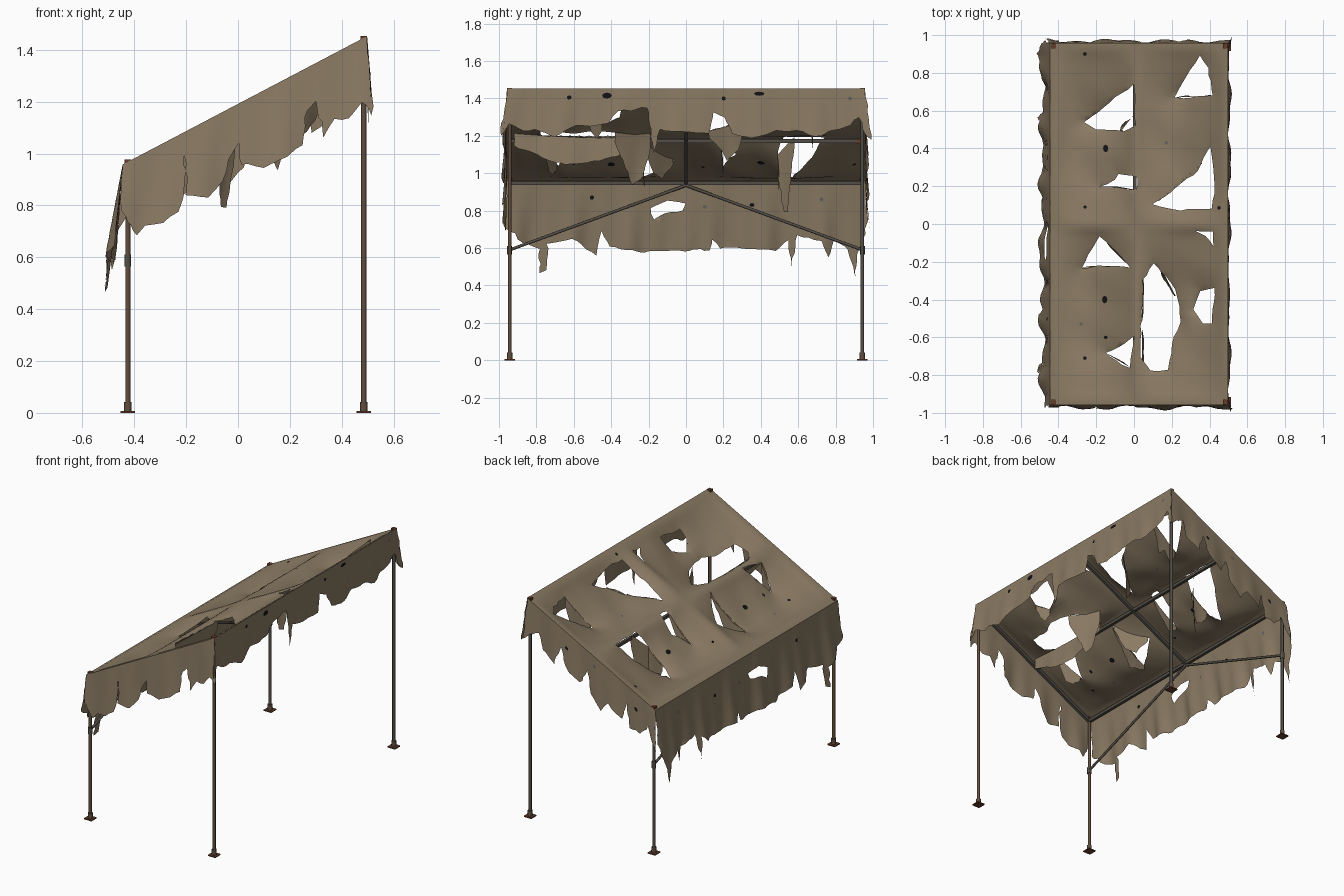
import bpy, bmesh, math, random
from mathutils import Vector, Matrix, geometry

if "Cube" in bpy.data.objects:
    bpy.data.objects.remove(bpy.data.objects["Cube"])
random.seed(4)

def mat(name, rgb):
    m = bpy.data.materials.new(name)
    m.diffuse_color = (*rgb, 1)
    m.use_nodes = True
    m.node_tree.nodes["Principled BSDF"].inputs["Base Color"].default_value = m.diffuse_color
    return m

CLOTH = mat("faded_canvas", (0.255, 0.195, 0.125))
STEEL = mat("dark_steel", (0.085, 0.075, 0.062))
BROWN = mat("weathered_brown", (0.12, 0.075, 0.048))
RUST = mat("rust", (0.13, 0.045, 0.022))
BLACK = mat("black_stain", (0.006, 0.006, 0.008))
GREY = mat("grey_stain", (0.12, 0.12, 0.12))

X0, X1, YE = -0.445, 0.498, 0.957
PX0, PX1, PY = -0.425, 0.485, 0.943

# ---------- frame ----------
def finish(bm, name, mats):
    me = bpy.data.meshes.new(name)
    bm.to_mesh(me)
    bm.free()
    ob = bpy.data.objects.new(name, me)
    bpy.context.collection.objects.link(ob)
    for m in mats:
        me.materials.append(m)
    return ob

def bar(name, a, b, m, w=0.02, h=None, round_=False):
    a, b = Vector(a), Vector(b)
    d = b - a
    bm = bmesh.new()
    if round_:
        bmesh.ops.create_cone(bm, cap_ends=True, segments=14, radius1=w / 2, radius2=w / 2, depth=d.length)
    else:
        bmesh.ops.create_cube(bm, size=1, matrix=Matrix.Diagonal((w, h or w, d.length, 1)))
    if abs(d.x) + abs(d.y) > 1e-5:
        z = d.normalized()
        x = z.cross(Vector((0, 0, 1))).normalized()
        rot = Matrix((x, z.cross(x), z)).transposed().to_4x4()
    else:
        rot = Matrix.Identity(4)
    bm.transform(Matrix.Translation((a + b) / 2) @ rot)
    if round_:
        for f in bm.faces:
            f.smooth = len(f.verts) == 4
    return finish(bm, name, [m])

def plane_z(x):
    return 0.966 + (x + 0.43) * 0.525

for px, tag in ((PX0, "low"), (PX1, "high")):
    for py in (-PY, PY):
        n = f"{tag}_{'front' if py < 0 else 'back'}"
        top = plane_z(px)
        bar(n + "_post", (px, py, 0), (px, py, top - 0.01), BROWN if py < 0 else STEEL, 0.02, round_=True)
        bar(n + "_sleeve", (px, py, 0), (px, py, 0.042), BROWN, 0.03, round_=True)
        bar(n + "_foot_plate", (px, py, 0), (px, py, 0.007), RUST, 0.055)
        bar(n + "_cap", (px, py, top - 0.01), (px, py, top + 0.008), RUST, 0.026)
        if tag == "low":
            bar(n + "_collar", (px, py, 0.565), (px, py, 0.61), STEEL, 0.027, round_=True)
            bar(n + "_brace", (px, py, 0.59), (px, 0, 0.935), STEEL, 0.016, round_=True)
for px, n in ((PX0, "low_eave_beam"), (0.005, "middle_purlin"), (PX1, "high_eave_beam")):
    z = plane_z(px) - 0.022
    bar(n, (px, -PY, z), (px, PY, z), STEEL, 0.018, 0.02)
for py, n in ((-PY, "front_rafter"), (0, "middle_rafter"), (PY, "back_rafter")):
    bar(n, (PX0, py, plane_z(PX0) - 0.022), (PX1, py, plane_z(PX1) - 0.022), STEEL, 0.018, 0.02)
bar("purlin_bracket", (0.005, PY - 0.03, 1.17), (0.005, PY, 1.17), RUST, 0.026)

# ---------- torn cloth ----------
def inside(p, poly):
    r = False
    for i, (x1, y1) in enumerate(poly):
        x0, y0 = poly[i - 1]
        if (y0 > p[1]) != (y1 > p[1]) and p[0] < (x1 - x0) * (p[1] - y0) / (y1 - y0) + x0:
            r = not r
    return r

def fray(poly, amp, seg=0.03, fixed=lambda p: False):
    """Split an outline into short pieces and roughen it."""
    out = []
    for i, b in enumerate(poly):
        a = poly[i - 1]
        n = max(1, round(math.dist(a, b) / seg))
        for k in range(n):
            p = [a[0] + (b[0] - a[0]) * k / n, a[1] + (b[1] - a[1]) * k / n]
            if not fixed(p):
                p = [c + random.uniform(-amp, amp) for c in p]
            out.append(tuple(p))
    return out

def stain(c, w, h):
    return [(c[0] + w * math.cos(t * math.tau / 8), c[1] + h * math.sin(t * math.tau / 8)) for t in range(8)]

def sheet(name, outer, holes, stains, place, step=0.04):
    """Triangulate a flat outline with holes and stains, then drape it by place()."""
    loops = [outer] + holes + [s for s, _ in stains]
    pts, edges = [], []
    for lp in loops:
        n = len(pts)
        pts += lp
        edges += [(n + i, n + (i + 1) % len(lp)) for i in range(len(lp))]
    rim = list(pts)
    us, vs = [p[0] for p in outer], [p[1] for p in outer]
    for i in range(int((max(us) - min(us)) / step) + 1):
        for j in range(int((max(vs) - min(vs)) / step) + 1):
            p = (min(us) + (i + 0.5 * (j % 2)) * step, min(vs) + (j + 0.5) * step)
            if inside(p, outer) and all(math.dist(p, q) > step * 0.4 for q in rim):
                pts.append(p)
    v, _, faces, *_ = geometry.delaunay_2d_cdt([Vector(p) for p in pts], edges, [], 0, 1e-5)
    bm = bmesh.new()
    bv = [bm.verts.new(place(p[0], p[1])) for p in v]
    for f in faces:
        c = (v[f[0]] + v[f[1]] + v[f[2]]) / 3
        if inside(c, outer) and not any(inside(c, h) for h in holes):
            face = bm.faces.new([bv[i] for i in f])
            face.smooth = True
            for s, k in stains:
                if inside(c, s):
                    face.material_index = k
    bmesh.ops.delete(bm, geom=[q for q in bm.verts if not q.link_faces], context='VERTS')
    return finish(bm, name, [CLOTH, BLACK, GREY])

# roof, sagging between the rafters and drooping round the tears
TEARS = [
    [(-.26, .54), (-.16, .62), (0, .74), (.005, .52), (-.06, .49), (-.2, .505)],
    [(.22, .67), (.27, .78), (.35, .89), (.39, .83), (.42, .68), (.3, .67)],
    [(-.18, .2), (-.1, .23), (-.08, .27), (.02, .25), (.01, .18)],
    [(.1, .1), (.22, .19), (.34, .28), (.4, .41), (.43, .2), (.41, .08), (.25, .075)],
    [(-.28, -.23), (-.18, -.06), (-.02, -.23), (-.15, -.22)],
    [(.1, -.21), (.05, -.3), (.04, -.5), (.03, -.7), (.09, -.78), (.18, -.77), (.21, -.6),
     (.25, -.52), (.22, -.35), (.15, -.25)],
    [(-.15, -.68), (-.08, -.65), (0, -.59), (-.02, -.76), (-.1, -.72)],
    [(.31, -.45), (.35, -.36), (.43, -.34), (.41, -.53), (.36, -.53)],
    [(.32, -.04), (.42, -.035), (.42, -.12), (.38, -.06)]]
TEARS = [fray(t, 0.005, 0.04) for t in TEARS]
TEAR_PTS = [p for t in TEARS for p in t]

def roof_z(x, y):
    a, b = (-0.405, -0.012) if x < 0.005 else (0.022, 0.465)
    t = min(max((x - a) / (b - a), 0), 1)
    w = min(max((abs(y) - 0.02) / 0.9, 0), 1)
    s = max(math.sin(math.pi * t) * math.sin(math.pi * w), 0) ** 0.75
    near = min(math.dist((x, y), q) for q in TEAR_PTS)
    rip = 0.008 * math.sin(17 * x + 11 * y) * math.sin(9 * y - 6 * x)
    return plane_z(x) - s * (0.065 + 0.035 * math.exp(-near / 0.06) + rip)

spots = [(-.15, .4, .014, .02, 1), (-.26, .9, .01, .01, 1), (-.26, .09, .009, .009, 1), (-.155, -.4, .014, .02, 1),
         (-.15, -.6, .01, .009, 1), (-.26, -.71, .01, .01, 1), (.45, .085, .009, .01, 1), (.17, .43, .008, .01, 2),
         (-.28, -.53, .008, .008, 2)]
roof_out = fray([(X0, -YE), (X1, -YE), (X1, YE), (X0, YE)], 0, 0.04)
sheet("canvas_roof", roof_out, TEARS, [(stain(s[:2], s[2], s[3]), s[4]) for s in spots],
      lambda x, y: (x, y, roof_z(x, y)), 0.025)

# skirts: outlines are (distance along edge, height of torn hem)
def skirt(name, hem, top, place, holes=(), stains=()):
    lo, hi = hem[0][0], hem[-1][0]
    out = [(u, max(0.02, top(u) - z)) for u, z in hem]
    out = fray([(lo, 0)] + out + [(hi, 0)], 0.006, 0.03, lambda p: p[1] < 0.001)
    holes = [[(u, top(u) - z) for u, z in h] for h in holes]
    marks = [(stain((u, top(u) - z), w, h), k) for u, z, w, h, k in stains]
    sheet(name, out, [fray(h, 0.004) for h in holes], marks, place, 0.03)

def wave(u, d, ph):
    return min(d / 0.25, 1.3) * (0.01 * math.sin(19 * u + ph) + 0.006 * math.sin(43 * u + 2 * ph))

ZL, ZH = plane_z(X0), plane_z(X1)
low_hem = [(-YE, .7), (-.9, .68), (-.88, .64), (-.77, .6), (-.755, .465), (-.73, .48), (-.725, .62), (-.6, .65),
           (-.465, .56), (-.445, .69), (-.4, .605), (-.25, .58), (.13, .59), (.14, .65), (.18, .6), (.47, .59),
           (.54, .64), (.547, .49), (.58, .67), (.71, .64), (.745, .55), (.78, .64), (.85, .59), (.875, .445),
           (.89, .56), (.93, .64), (YE, .74)]
skirt("low_side_skirt", low_hem, lambda u: ZL,
      lambda u, d: (X0 - 0.13 * d + wave(u, d, 1), u * (1 + 0.06 * d), ZL - d),
      [[(-.19, .81), (-.1, .855), (0, .835), (-.02, .8), (-.11, .785), (-.17, .75)]],
      [(-.5, .87, .012, .012, 1), (.35, .83, .014, .01, 1), (.72, .86, .01, .012, 2), (.1, .82, .01, .01, 2)])

high_hem = [(-YE, 1.2), (-.92, 1.26), (-.84, 1.23), (-.76, 1.23), (-.68, 1.195), (-.57, 1.25), (-.41, 1.26),
            (-.36, 1.33), (-.2, 1.35), (-.18, 1.2), (-.166, 1.1), (-.14, 1.23), (.12, 1.21), (.14, 1.32), (.2, 1.3),
            (.24, 1.21), (.31, 1.19), (.39, 1.2), (.47, 1.23), (.6, 1.22), (.67, 1.195), (.85, 1.26), (.9, 1.3),
            (.93, 1.2), (YE, 1.18)]
skirt("high_side_skirt", high_hem, lambda u: ZH,
      lambda u, d: (X1 + 0.04 * d + wave(u, d, 2) * 0.7, u * (1 + 0.15 * d), ZH - d), (),
      [(-.62, 1.405, .013, .011, 1), (-.42, 1.415, .026, .016, 1), (.2, 1.4, .011, .011, 1),
       (.39, 1.425, .028, .011, 1), (.87, 1.4, .01, .01, 2)])

front_hem = [(X0, .8), (-.42, .76), (-.4, .72), (-.37, .69), (-.34, .72), (-.28, .735), (-.22, .775), (-.205, .82),
             (-.2, .99), (-.19, .84), (-.108, .83), (-.05, .9), (-.03, .98), (0, 1.04), (.015, .96), (.1, .95),
             (.18, .99), (.24, 1.03), (.26, 1.17), (.3, 1.2), (.315, 1.06), (.36, 1.14), (.41, 1.13), (.46, 1.2),
             (X1, 1.15)]
back_hem = [(X0, .7), (-.41, .76), (-.39, .84), (-.33, .78), (-.25, .8), (-.23, .95), (-.2, .85), (-.1, .92),
            (-.05, .86), (.02, .95), (.05, 1.08), (.1, 1.0), (.2, 1.08), (.24, 1.2), (.28, 1.08), (.36, 1.14),
            (.4, 1.25), (.45, 1.22), (X1, 1.18)]
back_stains = [(-.3, .93, .012, .012, 1), (.2, 1.2, .012, .01, 1), (.0, 1.13, .01, .01, 2)]
for n, hem, s, marks in (("front_skirt", front_hem, -1, ()), ("back_skirt", back_hem, 1, back_stains)):
    skirt(n, hem, plane_z,
          lambda u, d, s=s: (u + 0.15 * d * (u - 0.03), s * (YE + 0.06 * d) + wave(u, d, 3 + s) * 0.7, plane_z(u) - d),
          (), marks)

# scraps hanging from the tears: start, end, hem depth at even spacing
SCRAPS = [((.045, -.28), (.04, -.92), (.06, .1, .12, .14, .15, .13, .09, .07)),
          ((.22, -.38), (.12, -.19), (.06, .15, .27, .24, .08)),
          ((.13, .12), (.36, .32), (.04, .1, .18, .15, .05)),
          ((-.07, .49), (0, .58), (.12, .33, .36, .22, .06)),
          ((-.18, .5), (-.06, .49), (.04, .12, .17, .1)),
          ((-.18, .2), (.01, .18), (.03, .1, .06, .02)),
          ((-.28, -.23), (-.02, -.23), (.03, .08, .14, .06, .02)),
          ((-.02, -.22), (-.17, -.07), (.03, .12, .12, .03)),
          ((-.14, -.69), (-.02, -.76), (.03, .1, .13, .04)),
          ((.23, .67), (.41, .68), (.05, .14, .1, .17, .05)),
          ((.31, -.45), (.36, -.53), (.04, .1, .08, .03))]
for i, (a, b, hem) in enumerate(SCRAPS):
    L = math.dist(a, b)
    out = [(0, 0)] + [(L * k / (len(hem) - 1), d) for k, d in enumerate(hem)] + [(L, 0)]

    def hang(u, d, a=a, b=b, L=L, i=i):
        x, y = (a[0] + (b[0] - a[0]) * u / L, a[1] + (b[1] - a[1]) * u / L)
        w = wave(u, d, i) + 0.05 * d
        return (x - w * (b[1] - a[1]) / L, y + w * (b[0] - a[0]) / L, roof_z(x, y) - d)
    sheet(f"hanging_scrap_{i + 1}", fray(out, 0.004, 0.03, lambda p: p[1] < 0.001), [], [], hang, 0.03)
